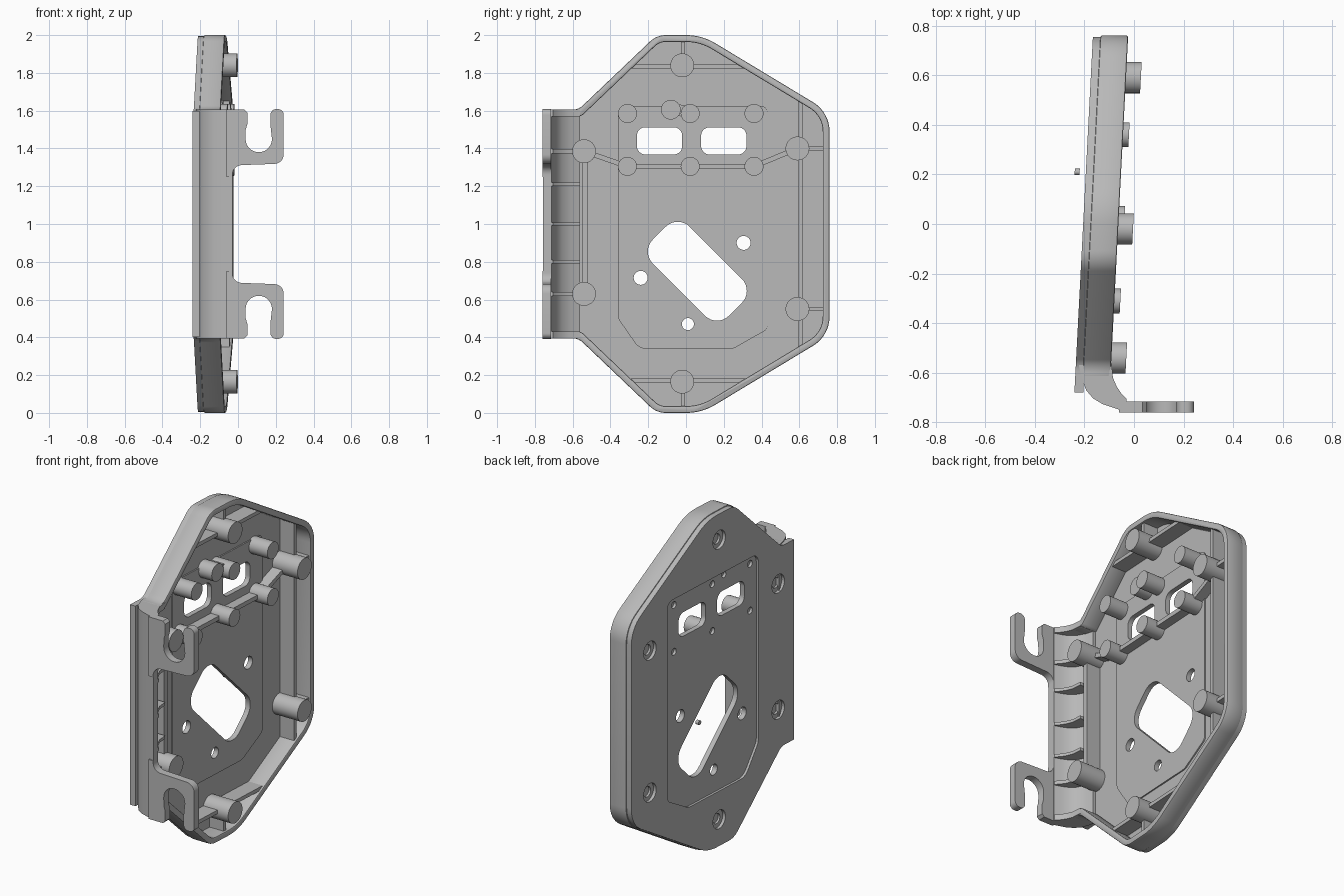
import bpy, bmesh, math
from mathutils import Vector

if "Cube" in bpy.data.objects:
    bpy.data.objects.remove(bpy.data.objects["Cube"])

grey = bpy.data.materials.new("grey_plastic")
grey.use_nodes = True
grey.diffuse_color = (0.48, 0.48, 0.48, 1)
grey.node_tree.nodes["Principled BSDF"].inputs["Base Color"].default_value = (0.48, 0.48, 0.48, 1)


# Ways to place a flat outline (a, b) with an extrusion depth d
def on_plate(a, b, d):          # slightly slanted plate, depth from its back
    return (d - 0.205 + 0.052 * a, a, b)


def upright(a, b, d):           # outline seen from above
    return (a, b, d)


def facing(a, b, d):            # outline seen from the front
    return (a, d, b)


def finish(mesh):
    mesh.shade_smooth()
    mesh.set_sharp_from_angle(angle=math.radians(32))


def prism(name, outline, lo, hi, place=on_plate):
    bm = bmesh.new()
    rings = [[bm.verts.new(place(a, b, d)) for a, b in outline] for d in (lo, hi)]
    for ring in rings:
        bm.faces.new(ring)
    n = len(outline)
    for i in range(n):
        j = (i + 1) % n
        bm.faces.new((rings[0][i], rings[0][j], rings[1][j], rings[1][i]))
    bmesh.ops.recalc_face_normals(bm, faces=bm.faces)
    mesh = bpy.data.meshes.new(name)
    bm.to_mesh(mesh)
    bm.free()
    mesh.materials.append(grey)
    finish(mesh)
    ob = bpy.data.objects.new(name, mesh)
    bpy.context.collection.objects.link(ob)
    return ob


def rounded(corners, steps=8):
    """Fillet each (a, b, radius) corner of a polygon."""
    out = []
    for i, (a, b, r) in enumerate(corners):
        p = Vector((a, b))
        u = (Vector(corners[i - 1][:2]) - p).normalized()
        v = (Vector(corners[(i + 1) % len(corners)][:2]) - p).normalized()
        if r == 0:
            out.append(tuple(p))
            continue
        half = u.angle(v) / 2
        c = p + (u + v).normalized() * r / math.sin(half)
        s = p + u * r / math.tan(half) - c
        e = p + v * r / math.tan(half) - c
        turn = math.atan2(s.x * e.y - s.y * e.x, s.dot(e))
        for k in range(steps + 1):
            t = turn * k / steps
            out.append((c.x + s.x * math.cos(t) - s.y * math.sin(t),
                        c.y + s.x * math.sin(t) + s.y * math.cos(t)))
    return out


def inset(corners, d):
    """Move every side of a counter-clockwise polygon inwards."""
    out = []
    for i, (a, b, r) in enumerate(corners):
        p = Vector((a, b))
        u = (p - Vector(corners[i - 1][:2])).normalized()
        v = (Vector(corners[(i + 1) % len(corners)][:2]) - p).normalized()
        m = Vector((-u.y, u.x)) + Vector((-v.y, v.x))
        q = p + m * (2 * d / m.length_squared)
        out.append((q.x, q.y, max(r - d, 0.01) if r else 0))
    return out


def body(left, d=0.0):
    half = [(left, .395, 0), (-.57, .395, .08), (-.155, 0, .12), (.084, 0, .3), (.76, .408, .18)]
    return rounded(inset(half + [(a, 2 - b, r) for a, b, r in reversed(half)], d))


def circle(a, b, r, n=32):
    return [(a + r * math.cos(2 * math.pi * k / n), b + r * math.sin(2 * math.pi * k / n)) for k in range(n)]


def block(a, b, w, h, r, angle=0.0):
    pts = rounded([(-w, -h, r), (w, -h, r), (w, h, r), (-w, h, r)])
    c, s = math.cos(angle), math.sin(angle)
    return [(a + x * c - y * s, b + x * s + y * c) for x, y in pts]


def rib(name, p, q, top, width=0.022):
    p, q = Vector(p), Vector(q)
    side = (q - p).normalized().orthogonal() * width / 2
    prism(name, [tuple(p + side), tuple(q + side), tuple(q - side), tuple(p - side)], 0.03, top)


def bake(ob):
    graph = bpy.context.evaluated_depsgraph_get()
    ob.data = bpy.data.meshes.new_from_object(ob.evaluated_get(graph))
    ob.modifiers.clear()
    finish(ob.data)


def cut(obs, outline, lo, hi):
    cutter = prism("cutter", outline, lo, hi)
    for ob in obs:
        mod = ob.modifiers.new("cut", "BOOLEAN")
        mod.operation, mod.solver, mod.object = "DIFFERENCE", "EXACT", cutter
        bake(ob)
    bpy.data.objects.remove(cutter)


# Back plate with a recessed panel behind and a raised one in front
panel = [(-.365, .5, .08), (-.25, .335, .08), (.25, .335, .08), (.435, .44, .04),
         (.435, 1.63, .04), (-.365, 1.63, .05)]
back_plate = prism("back_plate", body(-.685, .006), 0, .036)
raised_panel = prism("raised_panel", rounded(inset(panel, .004)), .03, .044)
cut([back_plate], rounded(panel), -.05, .014)

# Windows and holes through the plate
openings = [block(-.14, 1.44, .12, .072, .045), block(.2, 1.44, .12, .072, .045),
            block(.06, .75, .285, .138, .09, -math.pi / 4),
            circle(.305, .9, .037), circle(-.24, .715, .037), circle(.01, .47, .032)]
for shape in openings:
    cut([back_plate, raised_panel], shape, -.05, .1)

# Raised rim, open towards the hinge side
rim = prism("rim", body(-.62), .03, .142)
cut([rim], body(-.85, .036), 0, .3)
bevel = rim.modifiers.new("soft_edges", "BEVEL")
bevel.width, bevel.segments, bevel.angle_limit = .007, 2, math.radians(50)
bake(rim)

# Large and small bosses with their screw holes behind
large = [(-.02, 1.84), (-.02, .165), (.59, 1.4), (.59, .55), (-.54, 1.385), (-.54, .63)]
small = [(a, b) for a in (-.31, .022, .36) for b in (1.585, 1.305)]
for a, b in large:
    prism("large_boss", circle(a, b, .063), .03, .202)
    cut([back_plate], circle(a, b, .055), -.05, .018)
    cut([back_plate], circle(a, b, .03), -.05, .033)
for a, b in small:
    prism("small_boss", circle(a, b, .05), .03, .166)
    cut([back_plate], circle(a, b, .02), -.05, .032)
prism("side_boss", circle(-.08, 1.605, .052), .03, .13)
rib("side_boss_link", (-.08, 1.612), (.022, 1.59), .12, .06)
cut([back_plate], circle(-.08, 1.605, .018), -.05, .032)

# Stiffening ribs
for z, edge in ((1.833, 1.98), (.172, .02)):
    rib("end_rib", (-.29, z), (.33, z), .13)
    rib("end_pocket_rib", (-.015, z), (-.015, edge), .13)
rib("long_rib", (.605, .34), (.605, 1.66), .13)
for z in (1.4, .55):
    rib("side_pocket_rib", (.6, z), (.74, z), .13)
rib("hinge_rib", (-.535, .63), (-.535, 1.385), .13, .03)
centre = [(-.54, 1.385), (-.31, 1.305), (.36, 1.305), (.59, 1.4)]
for p, q in zip(centre, centre[1:]):
    rib("centre_rib", p, q, .1, .026)

# Curved hinge wall with end caps and webs
outer = [(-.225, -.56), (-.208, -.63), (-.193, -.67), (-.165, -.703), (-.125, -.727), (-.08, -.742), (-.03, -.758)]
inner = [(-.03, -.713), (-.07, -.7), (-.11, -.682), (-.14, -.655), (-.165, -.61), (-.18, -.56)]
web = [(-.03, -.705), (-.05, -.685), (-.07, -.655), (-.085, -.62), (-.09, -.56)]
prism("hinge_wall", outer + inner, .395, 1.605, upright)
for z, t in ((.4125, .035), (1.5875, .035), (.63, .022), (.8, .018), (1.0, .018), (1.21, .018), (1.385, .022)):
    prism("hinge_web", outer + web, z - t / 2, z + t / 2, upright)

# Mirrored pair of hooks
slot = [(.11 - .07 * math.cos(t), 1.45 - .07 * math.sin(t)) for t in [math.pi * k / 14 for k in range(15)]]
hook = ([(-.06, 1.605), (.035, 1.605), (.05, 1.59), (.05, 1.53), (.041, 1.5)] + slot
        + rounded([(.172, 1.52, 0), (.172, 1.608, .03), (.242, 1.608, .03), (.242, 1.32, .05),
                   (-.03, 1.31, .05), (-.03, 1.25, 0), (-.06, 1.25, 0)]))
prism("upper_hook", hook, -.76, -.715, facing)
prism("lower_hook", [(x, 2 - z) for x, z in hook], -.76, -.715, facing)

# Tiny loose pin behind the plate
prism("rear_pin", circle(.21, .84, .013, 12), -.045, -.025)
